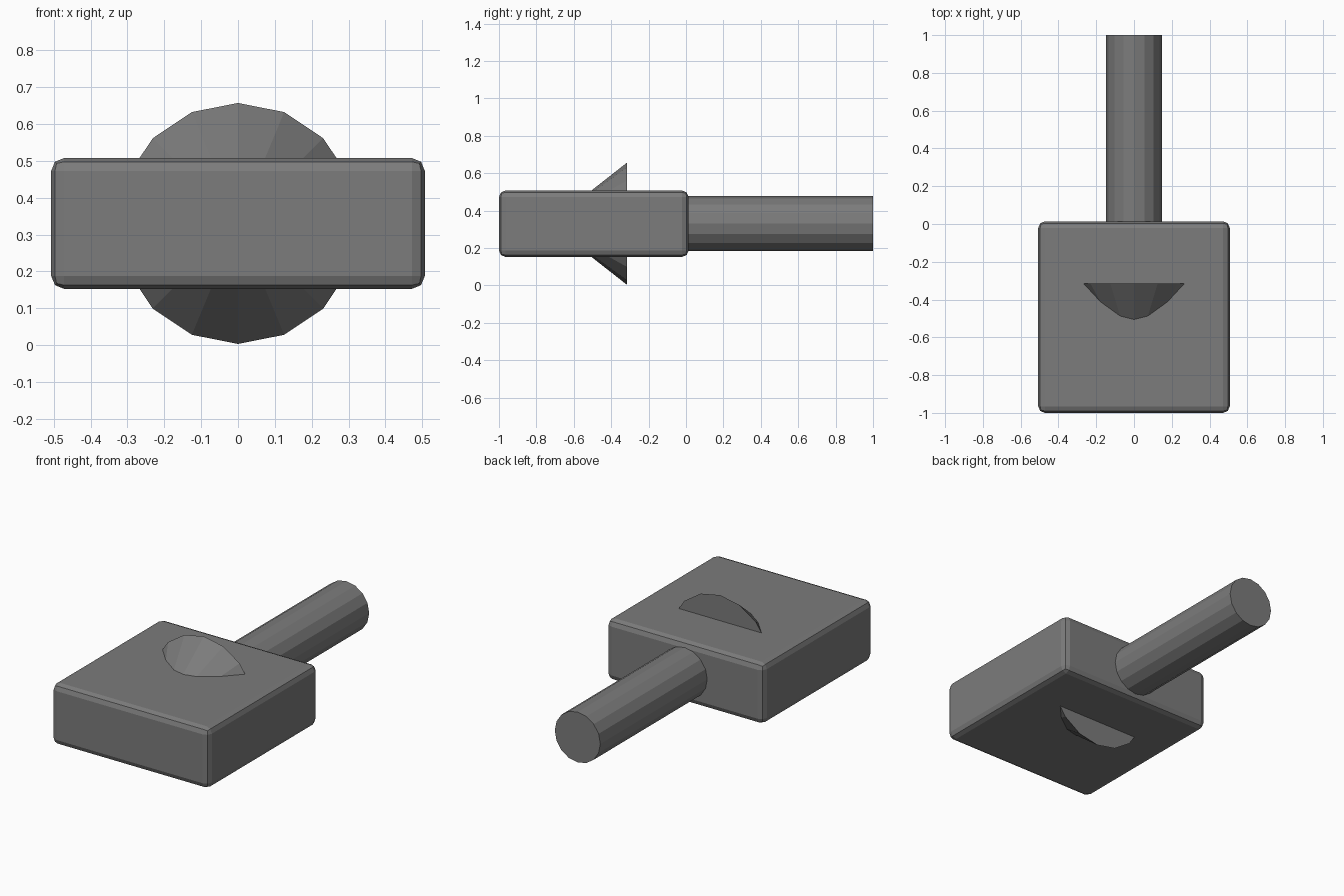
import bpy, math

if "Cube" in bpy.data.objects:
    bpy.data.objects.remove(bpy.data.objects["Cube"])

MID_Z = 0.33

grey = bpy.data.materials.new("mid grey")
grey.diffuse_color = (0.2, 0.2, 0.2, 1)
grey.use_nodes = True
grey.node_tree.nodes["Principled BSDF"].inputs["Base Color"].default_value = grey.diffuse_color


def finish(name):
    ob = bpy.context.object
    ob.name = name
    ob.data.materials.append(grey)
    return ob


def round_part(name, r_back, r_front, y_back, y_front, sides=16):
    """Round part along y; y_front is the end nearer the front."""
    bpy.ops.mesh.primitive_cone_add(
        vertices=sides, radius1=r_back, radius2=r_front, depth=y_back - y_front,
        location=(0, (y_back + y_front) / 2, MID_Z), rotation=(math.pi / 2, 0, 0))
    return finish(name)


# Block with two-step rounded edges
bpy.ops.mesh.primitive_cube_add(size=1, location=(0, -0.493, MID_Z))
block = finish("block")
block.dimensions = (1.014, 1.014, 0.355)
bpy.ops.object.transform_apply(location=False, rotation=False, scale=True)
bevel = block.modifiers.new("rounded edges", 'BEVEL')
bevel.width = 0.035
bevel.segments = 2

# Handle and the cone that pokes through the block
round_part("handle", 0.147, 0.147, 1.0, -0.1)
round_part("cone", 0.327, 0.0, -0.315, -0.732)
